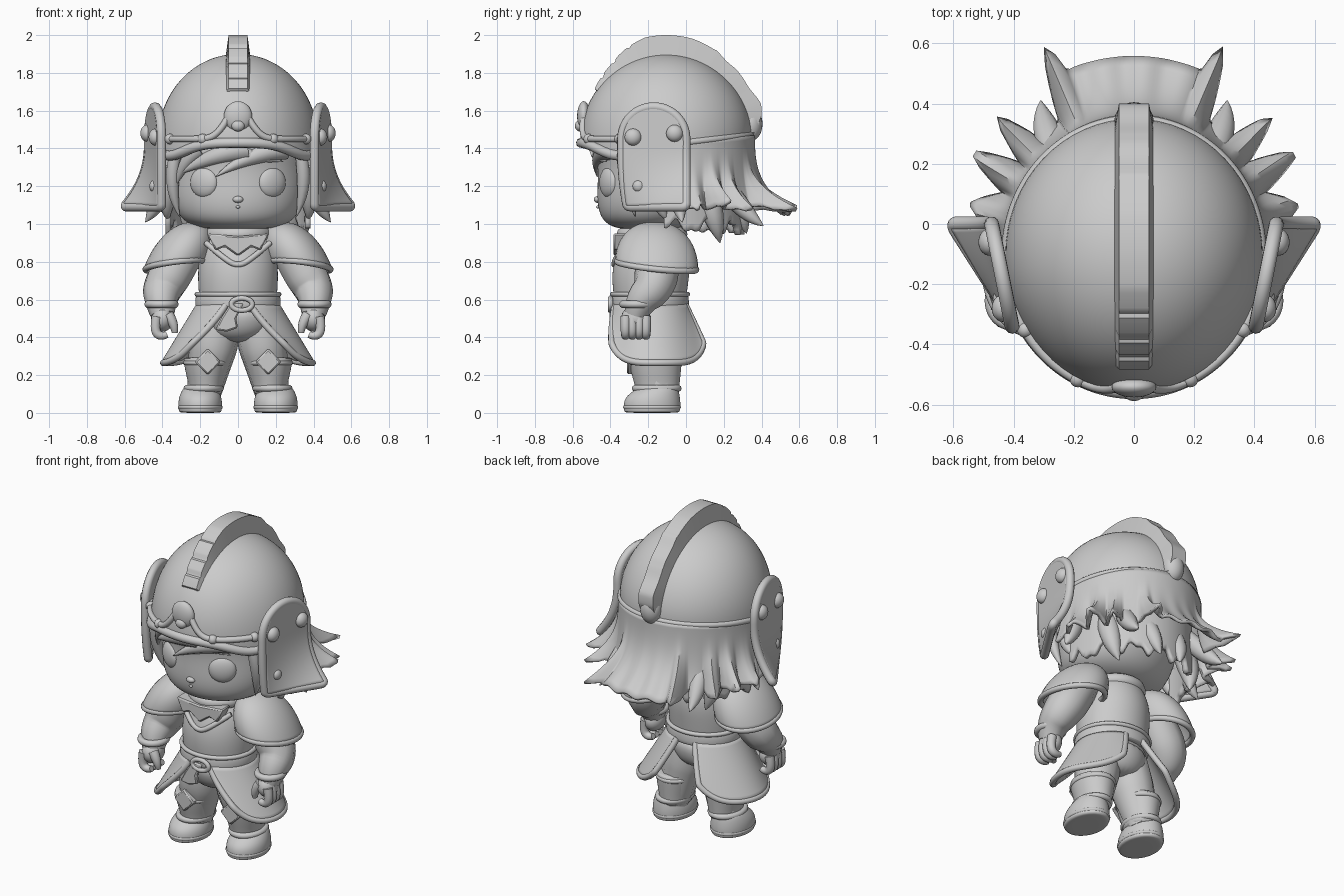
import bpy, bmesh, math
from math import sin, cos, pi, exp, sqrt
from mathutils import Matrix

cube = bpy.data.objects.get("Cube")
if cube:
    bpy.data.objects.remove(cube, do_unlink=True)

GREY = bpy.data.materials.new("plain_grey")
GREY.use_nodes = True
GREY.diffuse_color = (0.6, 0.6, 0.6, 1)
GREY.node_tree.nodes["Principled BSDF"].inputs["Base Color"].default_value = (0.6, 0.6, 0.6, 1)


def finish(name, me, mirror=False, thick=0, sub=0, angle=50):
    """Clean, shade and link a mesh, with optional modifiers."""
    bm = bmesh.new()
    bm.from_mesh(me)
    bmesh.ops.remove_doubles(bm, verts=bm.verts, dist=0.0002)
    bmesh.ops.recalc_face_normals(bm, faces=bm.faces)
    bm.to_mesh(me)
    bm.free()
    me.materials.clear()
    me.materials.append(GREY)
    for p in me.polygons:
        p.use_smooth = True
        p.material_index = 0
    me.set_sharp_from_angle(angle=math.radians(angle))
    ob = bpy.data.objects.new(name, me)
    bpy.context.collection.objects.link(ob)
    if thick:
        mod = ob.modifiers.new("thickness", 'SOLIDIFY')
        mod.thickness, mod.offset = thick, 0
    if sub:
        mod = ob.modifiers.new("smooth", 'SUBSURF')
        mod.levels = mod.render_levels = sub
    if mirror:
        ob.modifiers.new("mirror", 'MIRROR').use_mirror_merge = False
    return ob


def surface(name, f, nu, nv, wrap=False, **kw):
    """Grid surface from a function of u and v."""
    n = nu if wrap else nu + 1
    verts = [f(i / nu, j / nv) for j in range(nv + 1) for i in range(n)]
    faces = [(j * n + i, j * n + (i + 1) % n, (j + 1) * n + (i + 1) % n, (j + 1) * n + i)
             for j in range(nv) for i in range(nu)]
    me = bpy.data.meshes.new(name)
    me.from_pydata(verts, [], faces)
    return finish(name, me, **kw)


def stack(name, rows, cx=0, n=24, **kw):
    """Closed body from elliptical sections (z, rx, ry, cy)."""
    verts = [(cx + rx * sin(2 * pi * i / n), cy - ry * cos(2 * pi * i / n), z)
             for z, rx, ry, cy in rows for i in range(n)]
    faces = [(j * n + i, j * n + (i + 1) % n, (j + 1) * n + (i + 1) % n, (j + 1) * n + i)
             for j in range(len(rows) - 1) for i in range(n)]
    faces += [tuple(range(n)), tuple(range(len(verts) - n, len(verts)))]
    me = bpy.data.meshes.new(name)
    me.from_pydata(verts, [], faces)
    return finish(name, me, sub=2, **kw)


def tube(name, pts, radii, cyclic=False, **kw):
    """Round sweep along a smooth path; radii is one number or one per point."""
    if not isinstance(radii, (list, tuple)):
        radii = [radii] * len(pts)
    cu = bpy.data.curves.new(name, 'CURVE')
    cu.dimensions, cu.bevel_depth, cu.bevel_resolution = '3D', 1, 3
    cu.use_fill_caps = True
    sp = cu.splines.new('NURBS')
    sp.points.add(len(pts) - 1)
    for p, co, r in zip(sp.points, pts, radii):
        p.co, p.radius = (*co, 1), r
    sp.order_u, sp.resolution_u = 3, 5
    sp.use_endpoint_u, sp.use_cyclic_u = not cyclic, cyclic
    tmp = bpy.data.objects.new("tmp", cu)
    bpy.context.collection.objects.link(tmp)
    dg = bpy.context.evaluated_depsgraph_get()
    me = bpy.data.meshes.new_from_object(tmp.evaluated_get(dg))
    bpy.data.objects.remove(tmp)
    return finish(name, me, **kw)


def ball(name, loc, scale, rz=0, **kw):
    bm = bmesh.new()
    m = Matrix.Translation(loc) @ Matrix.Rotation(rz, 4, 'Z') @ Matrix.Diagonal((*scale, 1))
    bmesh.ops.create_uvsphere(bm, u_segments=24, v_segments=14, radius=1, matrix=m)
    me = bpy.data.meshes.new(name)
    bm.to_mesh(me)
    bm.free()
    return finish(name, me, **kw)


def prism(name, poly, y0, y1, **kw):
    """Extruded front outline of (x, z) points."""
    n = len(poly)
    me = bpy.data.meshes.new(name)
    me.from_pydata([(x, y, z) for y in (y0, y1) for x, z in poly], [],
                   [tuple(range(n)), tuple(range(n, 2 * n))] +
                   [(i, (i + 1) % n, n + (i + 1) % n, n + i) for i in range(n)])
    ob = finish(name, me, angle=30, **kw)
    ob.modifiers.new("bevel", 'BEVEL').width = 0.008


def ring(name, rx, ry, cx, cy, z, r, **kw):
    pts = [(cx + rx * sin(k * pi / 10), cy - ry * cos(k * pi / 10), z) for k in range(20)]
    return tube(name, pts, r, cyclic=True, **kw)


# Helmet: dome with a wavy rim (angle 0 is the front)
RX, RY, RZ, CY, CZ = 0.428, 0.455, 0.46, -0.105, 1.44


def rim(a):
    return 1.42 - 0.065 * exp(-((abs(a) - 1.0) / 0.4) ** 2) + 0.06 * max(0, -cos(a)) + 0.01 * cos(a)


def dome(a, z, out=0.0):
    k = sqrt(max(0, 1 - (max(z - CZ, 0) / RZ) ** 2))
    return ((RX * k + out) * sin(a), CY - (RY * k + out) * cos(a), z)


def dome_grid(u, v):
    a, phi = (u * 2 - 1) * pi, v * pi / 2
    return (RX * sin(phi) * sin(a), CY - RY * sin(phi) * cos(a),
            CZ + RZ * cos(phi) + (rim(a) - CZ) * v ** 4)


surface("helmet_dome", dome_grid, 64, 24, wrap=True)
angles = [(k / 24 - 1) * pi for k in range(48)]
tube("helmet_rim", [dome(a, rim(a), -0.004) for a in angles], 0.018, cyclic=True)
tube("front_brim", [dome(a, rim(a), -0.004) for a in angles if abs(a) < 1.4], 0.027)
tube("brow_band", [dome(a, 1.45 + 0.17 * exp(-(a / 0.2) ** 2), 0.002)
                   for a in [k * 0.07 - 1.26 for k in range(37)]], 0.018)
for a in (0.45, 1.0):
    ball("brow_rivets", dome(a, 1.45, 0.0), (0.028, 0.028, 0.028), mirror=True)
ball("brow_medallion", dome(0, 1.57, 0.0), (0.075, 0.035, 0.08))
ball("medallion_boss", dome(0, 1.52, 0.01), (0.035, 0.025, 0.03))

# Helmet crest: height over the dome by angle, with grooves at the front
CREST = [(-0.97, 1.02), (-0.65, 1.085), (-0.4, 1.165), (-0.2, 1.215), (0.0, 1.218), (0.25, 1.215),
         (0.5, 1.19), (0.85, 1.14), (1.2, 1.17), (1.32, 1.15), (1.5, 1.03)]


def crest_height(b):
    for (b0, f0), (b1, f1) in zip(CREST, CREST[1:]):
        if b <= b1:
            return f0 + (f1 - f0) * (b - b0) / (b1 - b0)
    return CREST[-1][1]


def crest(u, v):
    b = CREST[0][0] + v * (CREST[-1][0] - CREST[0][0])
    f = crest_height(b)
    f -= 0.018 if b < -0.3 and (b * 5) % 1 < 0.15 else 0
    f += 0.012 * sin(b * 17) if b > 0.5 else 0
    f = 0.96 if v in (0, 1) or u in (0, 1) else f
    w = 0.066 if u in (0, 1) else 0.05
    return (w * (-1 if u < 0.5 else 1), CY + RY * f * sin(b), CZ + RZ * f * cos(b))


surface("helmet_crest", crest, 3, 100, angle=35)
ball("crest_end", (0, 0.345, 1.53), (0.065, 0.06, 0.09))


# Cheek plates, flaring out at the lower back
def plate(u, v):
    if v < 0.4:
        t = v / 0.4 * pi / 2
        z, w = 1.45 + 0.17 * cos(t), 0.17 * sin(t)
    else:
        z, w = 1.45 - (v - 0.4) / 0.6 * 0.36, 0.17
    flare = max(0, (1.42 - z) / 0.33) ** 2.2
    y = -0.17 + (u * 2 - 1) * w
    return (0.405 + 0.2 * (y + 0.34) + flare * 0.13 * u, y + 0.03 * flare * (1 - u), z)


surface("cheek_plates", plate, 16, 28, thick=0.045, mirror=True)
edge = [plate(0, 1 - k / 20) for k in range(20)] + [plate(1, k / 20) for k in range(21)]
edge += [plate(1 - k / 6, 1) for k in range(1, 6)]
tube("cheek_plate_rims", edge, 0.025, cyclic=True, mirror=True)
for y, z, r in ((-0.28, 1.46, 0.045), (-0.06, 1.48, 0.045), (-0.25, 1.2, 0.033)):
    ball("plate_rivets", (0.425 + 0.2 * (y + 0.34), y, z), (r * 0.8, r, r), mirror=True)

# Head and face
stack("head", [(0.97, 0.13, 0.12, -0.2), (0.985, 0.23, 0.2, -0.2), (1.03, 0.312, 0.265, -0.19),
               (1.12, 0.35, 0.305, -0.17), (1.22, 0.36, 0.32, -0.15), (1.32, 0.365, 0.34, -0.13),
               (1.42, 0.38, 0.4, -0.1), (1.55, 0.3, 0.32, -0.1)])
ball("eyes", (0.18, -0.41, 1.22), (0.08, 0.035, 0.08), rz=0.5, mirror=True)
ball("nose", (0, -0.468, 1.13), (0.028, 0.02, 0.018))
ball("mouth", (0, -0.468, 1.09), (0.012, 0.008, 0.008))

# Fringe swept across the brow
for p, q, t, r in (((0.25, -0.40, 1.40), (0.05, -0.48, 1.37), (-0.12, -0.47, 1.25), 0.06),
                   ((0.05, -0.45, 1.40), (-0.15, -0.46, 1.37), (-0.32, -0.35, 1.26), 0.065),
                   ((-0.05, -0.45, 1.40), (0.05, -0.48, 1.36), (0.24, -0.42, 1.33), 0.05),
                   ((-0.2, -0.4, 1.40), (-0.29, -0.38, 1.34), (-0.33, -0.32, 1.2), 0.05)):
    tube("fringe_lock", [p, q, t], [r, r * 0.8, 0.002])

# Back hair: flared sheet whose hem runs out into pointed locks (angle, half width, reach, drop)
LOCKS = [(0.43, 0.10, 0.68, 0.0), (0.82, 0.09, 0.47, 0.0), (1.04, 0.10, 0.48, -0.03),
         (1.29, 0.12, 0.34, 0.0)]


def hair_sheet(u, v):
    d = (u * 2 - 1) * 1.6
    reach, drop = 0.12, 0.0
    if abs(d) < 0.45:
        reach = 0.43
    for at, half, r, dz in LOCKS:
        k = max(0, 1 - abs(abs(d) - at) / half)
        if 0.12 + (r - 0.12) * k > reach:
            reach, drop = 0.12 + (r - 0.12) * k, (dz - 0.02) * k
    grow = 1 + 0.05 * v * v + (reach - 0.05) * v ** 3.2
    top = rim(pi - abs(d))
    low = 1.08 - 1.2 * drop - 0.02 * (reach > 0.3) + 0.01 * sin(d * 27)
    return (0.425 * grow * sin(d), CY + 0.46 * grow * cos(d), top + (low - top) * v)


def under_sheet(u, v):
    d = (u * 2 - 1) * 1.6
    low = 0.985 + 0.03 * sin(d * 14) + 0.015 * sin(d * 31 + 1)
    return (0.37 * sin(d), CY + 0.4 * cos(d), 1.38 + (low - 1.38) * v)


surface("back_hair", hair_sheet, 140, 18, thick=0.02)
surface("under_hair", under_sheet, 90, 12, thick=0.03)

# Loose locks hanging below the sheet and in front of the ears
for p, q, t, r in (((0.37, -0.06, 1.27), (0.42, -0.04, 1.1), (0.49, -0.02, 1.01), 0.07),
                   ((0.35, -0.2, 1.3), (0.39, -0.15, 1.1), (0.37, -0.1, 1.02), 0.065),
                   ((0.27, 0.08, 1.25), (0.31, 0.15, 1.04), (0.26, 0.18, 0.90), 0.09),
                   ((0.23, 0.17, 1.25), (0.3, 0.3, 1.06), (0.31, 0.41, 0.99), 0.075),
                   ((0.1, 0.2, 1.22), (0.1, 0.3, 1.05), (0.07, 0.32, 0.95), 0.075),
                   ((0.33, -0.34, 1.38), (0.37, -0.31, 1.2), (0.31, -0.27, 1.04), 0.05)):
    tube("hair_locks", [p, q, t], [r * 0.6, r, 0.002], mirror=True)

# Torso, collar and belt
stack("torso", [(0.5, 0.19, 0.17, -0.19), (0.58, 0.205, 0.19, -0.19), (0.7, 0.215, 0.205, -0.19),
                (0.8, 0.212, 0.207, -0.18), (0.9, 0.19, 0.18, -0.17), (0.97, 0.13, 0.13, -0.16),
                (1.03, 0.1, 0.1, -0.16)])
ring("neck_scarf", 0.14, 0.15, 0, -0.18, 0.945, 0.04)
prism("collar_plate", [(-0.16, 0.95), (-0.12, 0.86), (-0.07, 0.88), (0, 0.83), (0.07, 0.88),
                       (0.12, 0.86), (0.16, 0.95), (0, 0.935)], -0.385, -0.3)
tube("neckline", [(-0.17, -0.31, 0.9), (-0.09, -0.37, 0.83), (0, -0.385, 0.77),
                  (0.09, -0.37, 0.83), (0.17, -0.31, 0.9)], 0.015)
stack("pelvis", [(0.37, 0.08, 0.09, -0.17), (0.41, 0.16, 0.15, -0.18), (0.48, 0.2, 0.18, -0.185),
                 (0.58, 0.2, 0.18, -0.19)])
stack("belt", [(0.545, 0.2, 0.18, -0.19), (0.55, 0.228, 0.208, -0.19), (0.59, 0.23, 0.208, -0.19),
               (0.63, 0.224, 0.204, -0.19), (0.635, 0.2, 0.18, -0.19)])
ring("belt_edge", 0.22, 0.202, 0, -0.19, 0.628, 0.013)
tube("belt_buckle", [(0.02 + 0.06 * cos(k * pi / 4), -0.4, 0.575 + 0.035 * sin(k * pi / 4))
                     for k in range(8)], 0.014, cyclic=True)
prism("belt_strap", [(-0.04, 0.58), (0.03, 0.58), (-0.01, 0.5), (0.0, 0.45), (-0.06, 0.43),
                     (-0.12, 0.44), (-0.09, 0.5)], -0.405, -0.375)


# Hip guards: open at the front and back
def hip(u, v):
    a0, a1 = 0.32 + 0.35 * v, pi - 0.3 - 0.1 * v
    a = a0 + (a1 - a0) * u
    low = 0.265 + 0.1 * abs(2 * u - 1) ** 4
    return ((0.21 + 0.185 * v) * sin(a), -0.19 + 0.02 * v - (0.195 + 0.09 * v) * cos(a),
            0.57 + (low - 0.57) * v)


surface("hip_guards", hip, 30, 12, thick=0.025, mirror=True)
edge = [hip(0, k / 8) for k in range(8)] + [hip(k / 24, 1) for k in range(25)]
tube("hip_guard_rims", edge + [hip(1, 1 - k / 8) for k in range(1, 9)], 0.018, mirror=True)

# Legs and boots
tube("legs", [(0.1, -0.18, 0.52), (0.125, -0.175, 0.38), (0.15, -0.16, 0.26), (0.18, -0.14, 0.1)],
     [0.12, 0.135, 0.115, 0.09], mirror=True)
stack("boot_shafts", [(0.08, 0.09, 0.11, -0.15), (0.14, 0.09, 0.118, -0.152),
                      (0.2, 0.105, 0.13, -0.158), (0.265, 0.118, 0.142, -0.163),
                      (0.29, 0.12, 0.143, -0.165), (0.295, 0.1, 0.11, -0.16)],
      cx=0.17, mirror=True)
ring("boot_cuffs", 0.11, 0.134, 0.168, -0.163, 0.265, 0.014, mirror=True)
prism("knee_flaps", [(0.09, 0.27), (0.16, 0.2), (0.23, 0.27), (0.16, 0.34)], -0.312, -0.25,
      mirror=True)
stack("feet", [(0.0, 0.1, 0.135, -0.18), (0.004, 0.115, 0.15, -0.18), (0.05, 0.118, 0.153, -0.18),
               (0.09, 0.112, 0.143, -0.175), (0.13, 0.092, 0.11, -0.15), (0.15, 0.07, 0.08, -0.14)],
      cx=0.2, mirror=True)
ring("boot_soles", 0.108, 0.143, 0.2, -0.18, 0.03, 0.012, mirror=True)
ring("ankle_straps", 0.09, 0.115, 0.182, -0.155, 0.13, 0.018, mirror=True)

# Arms and hands
tube("arms", [(0.25, -0.15, 0.9), (0.34, -0.15, 0.76), (0.4, -0.17, 0.66), (0.41, -0.245, 0.59),
              (0.4, -0.265, 0.52)], [0.1, 0.12, 0.11, 0.085, 0.065], mirror=True)
ring("wrist_cuffs", 0.072, 0.08, 0.405, -0.255, 0.575, 0.02, mirror=True)
ball("palms", (0.4, -0.265, 0.5), (0.06, 0.078, 0.07), mirror=True)
for k in range(4):
    y = -0.32 + 0.036 * k
    tube("fingers", [(0.43, y, 0.51), (0.445, y, 0.44), (0.41, y, 0.4), (0.375, y, 0.415)],
         [0.028, 0.026, 0.024, 0.018], mirror=True)
tube("thumbs", [(0.37, -0.31, 0.52), (0.335, -0.32, 0.47), (0.335, -0.31, 0.425)],
     [0.03, 0.026, 0.016], mirror=True)


# Shoulder pads
def pad(u, v):
    a, phi = u * 2 * pi, v * pi / 2
    s = sin(phi) ** 0.85
    return (0.325 + 0.165 * s * cos(a) - 0.08 * cos(phi), -0.155 + 0.21 * s * sin(a),
            0.78 + 0.22 * cos(phi) - (0.02 * cos(a) + 0.022 * sin(a)) * v)


surface("shoulder_pads", pad, 36, 14, wrap=True, thick=0.02, mirror=True)
tube("shoulder_pad_rims", [pad(k / 28, 1) for k in range(28)], 0.017, cyclic=True, mirror=True)
